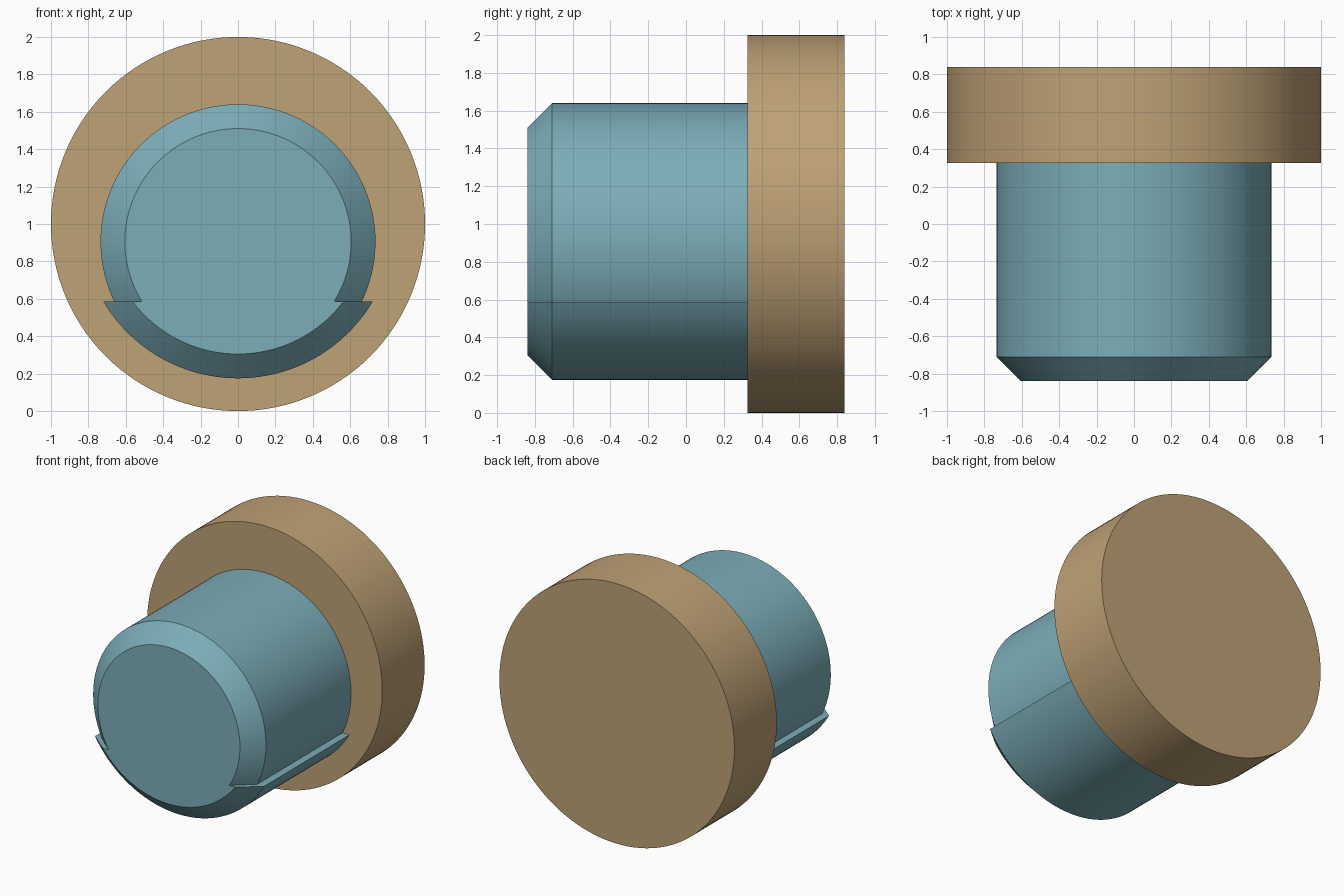
import bpy, bmesh
from math import sin, cos, asin, pi

if "Cube" in bpy.data.objects:
    bpy.data.objects.remove(bpy.data.objects["Cube"])

STEP_Z = 0.585  # height where the upper and lower arcs meet in a step


def arc(cz, r, a0, a1, n):
    return [(r * cos(a0 + (a1 - a0) * i / n), cz + r * sin(a0 + (a1 - a0) * i / n))
            for i in range(n + 1)]


def shaft_outline(inset):
    # upper arc, then the wider lower arc, joined by short flat steps
    cu, ru = 0.905, 0.735 - inset
    cl, rl = 1.012, 0.837 - inset
    au, al = asin((STEP_Z - cu) / ru), asin((STEP_Z - cl) / rl)
    return arc(cu, ru, au, pi - au, 96) + arc(cl, rl, -pi - al, al, 56)


def loft(name, sections, color):
    # skin matching (x, z) outlines placed along y, capped at both ends
    bm = bmesh.new()
    rings = [[bm.verts.new((x, y, z)) for x, z in pts] for y, pts in sections]
    for a, b in zip(rings, rings[1:]):
        for i in range(len(a)):
            j = (i + 1) % len(a)
            bm.faces.new((a[i], a[j], b[j], b[i]))
    bm.faces.new(rings[0])
    bm.faces.new(rings[-1])
    bmesh.ops.recalc_face_normals(bm, faces=bm.faces)
    mesh = bpy.data.meshes.new(name)
    bm.to_mesh(mesh)
    bm.free()
    obj = bpy.data.objects.new(name, mesh)
    bpy.context.collection.objects.link(obj)
    mat = bpy.data.materials.new(name + "_color")
    mat.diffuse_color = color
    mat.use_nodes = True
    mat.node_tree.nodes["Principled BSDF"].inputs["Base Color"].default_value = mat.diffuse_color
    mesh.materials.append(mat)
    bpy.ops.object.select_all(action='DESELECT')
    obj.select_set(True)
    bpy.context.view_layer.objects.active = obj
    bpy.ops.object.shade_smooth_by_angle(angle=pi / 6)
    return obj


# Stepped shaft with a chamfered front end
loft("shaft", [(-0.84, shaft_outline(0.13)), (-0.71, shaft_outline(0)),
               (0.33, shaft_outline(0))], (0.20, 0.42, 0.48, 1))

# Round flange at the back
disc = arc(1, 1, 0, 2 * pi, 128)[:-1]
loft("flange", [(0.325, disc), (0.84, disc)], (0.52, 0.36, 0.18, 1))
